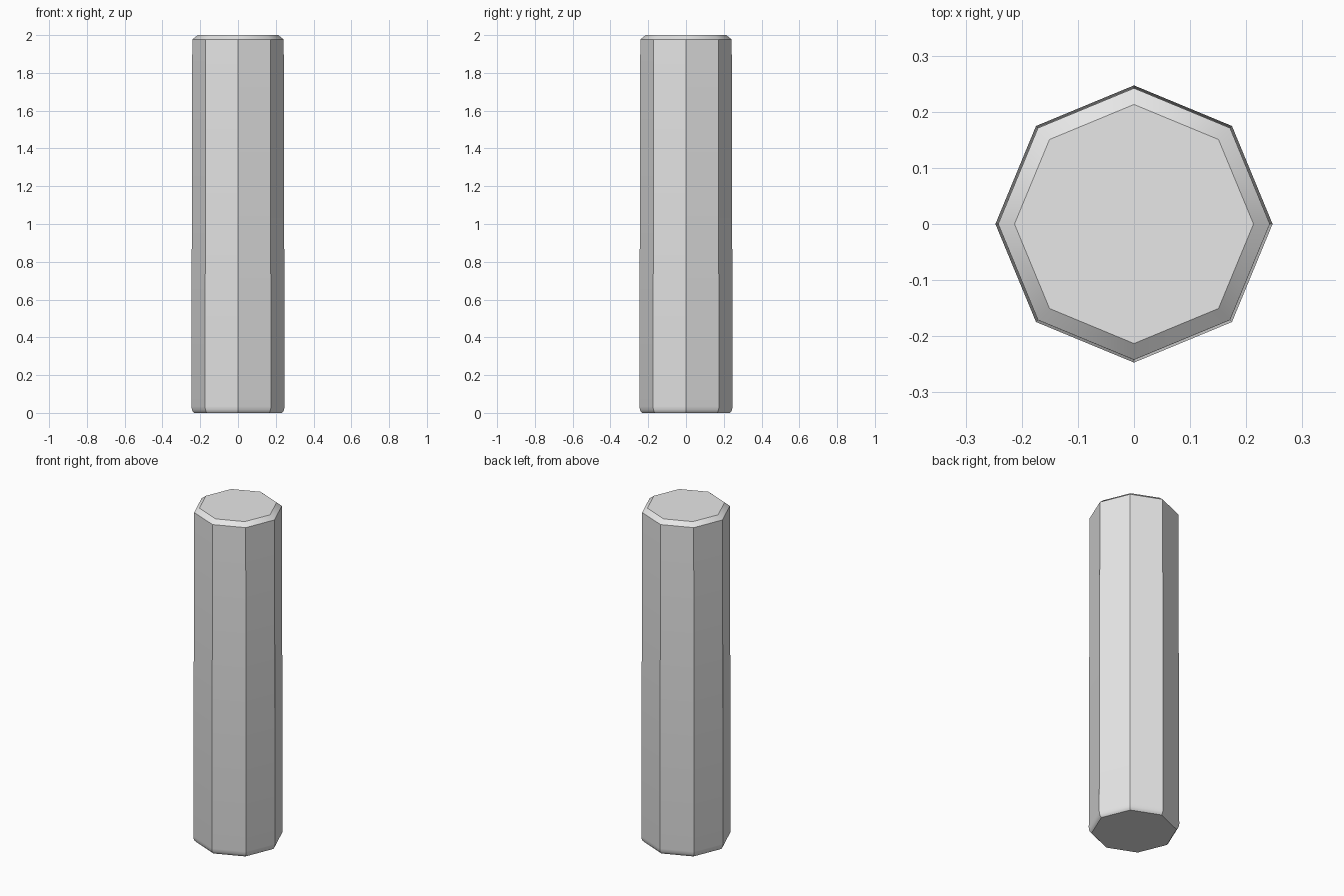
import bpy, bmesh, math

cube = bpy.data.objects.get("Cube")
if cube:
    bpy.data.objects.remove(cube, do_unlink=True)

steel = bpy.data.materials.new("light grey steel")
steel.use_nodes = True
grey = (0.8, 0.8, 0.8, 1)
steel.diffuse_color = grey
steel.node_tree.nodes["Principled BSDF"].inputs["Base Color"].default_value = grey

BORE, DEPTH, ROUND = 0.2, 1.0, 48


def ring(bm, radius, z, sides):
    return [bm.verts.new((radius * math.cos(math.tau * i / sides),
                          radius * math.sin(math.tau * i / sides), z))
            for i in range(sides)]


def skin(bm, a, b):
    """Join two equal rings or sections with quads."""
    n = len(a)
    for i in range(n):
        j = (i + 1) % n
        bm.faces.new((a[i], a[j], b[j], b[i]))


def loop_edges(bm, loop):
    n = len(loop)
    return [bm.edges.get((loop[i], loop[(i + 1) % n]))
            for i in range(n)]


def finish(bm, name):
    bmesh.ops.recalc_face_normals(bm, faces=bm.faces)
    mesh = bpy.data.meshes.new(name)
    bm.to_mesh(mesh)
    bm.free()
    mesh.materials.append(steel)
    obj = bpy.data.objects.new(name, mesh)
    bpy.context.collection.objects.link(obj)
    bpy.ops.object.select_all(action='DESELECT')
    obj.select_set(True)
    bpy.context.view_layer.objects.active = obj
    bpy.ops.object.shade_smooth_by_angle(angle=math.radians(30))
    return obj


# Eight-sided post: rounded foot, slight taper, chamfered top
bm = bmesh.new()
profile = [(0.232, 0), (0.239, 0.007), (0.244, 0.017), (0.247, 0.035),
           (0.242, 1.977), (0.213, 2)]
outer = [ring(bm, r, z, 8) for r, z in profile]
for low, high in zip(outer, outer[1:]):
    skin(bm, low, high)
bm.faces.new(outer[-1])

# Round blind bore opening through the foot
mouth = ring(bm, BORE, 0, ROUND)
end = ring(bm, BORE, DEPTH, ROUND)
skin(bm, mouth, end)
bm.faces.new(end)
bmesh.ops.bridge_loops(bm, edges=loop_edges(bm, outer[0]) + loop_edges(bm, mouth))
finish(bm, "octagonal_post")

# Helical thread ridge along the bore
bm = bmesh.new()
pitch, start = 0.06, 0.035
section = [(BORE + 0.003, -0.024), (BORE - 0.025, -0.005),
           (BORE - 0.025, 0.005), (BORE + 0.003, 0.024)]
turns = int((DEPTH - 0.1) / pitch)
previous = None
for step in range(turns * ROUND + 1):
    angle = math.tau * step / ROUND
    z = start + pitch * step / ROUND
    current = [bm.verts.new((r * math.cos(angle), r * math.sin(angle), z + dz))
               for r, dz in section]
    if previous:
        skin(bm, previous, current)
    else:
        bm.faces.new(current)
    previous = current
bm.faces.new(previous)
finish(bm, "internal_thread")
